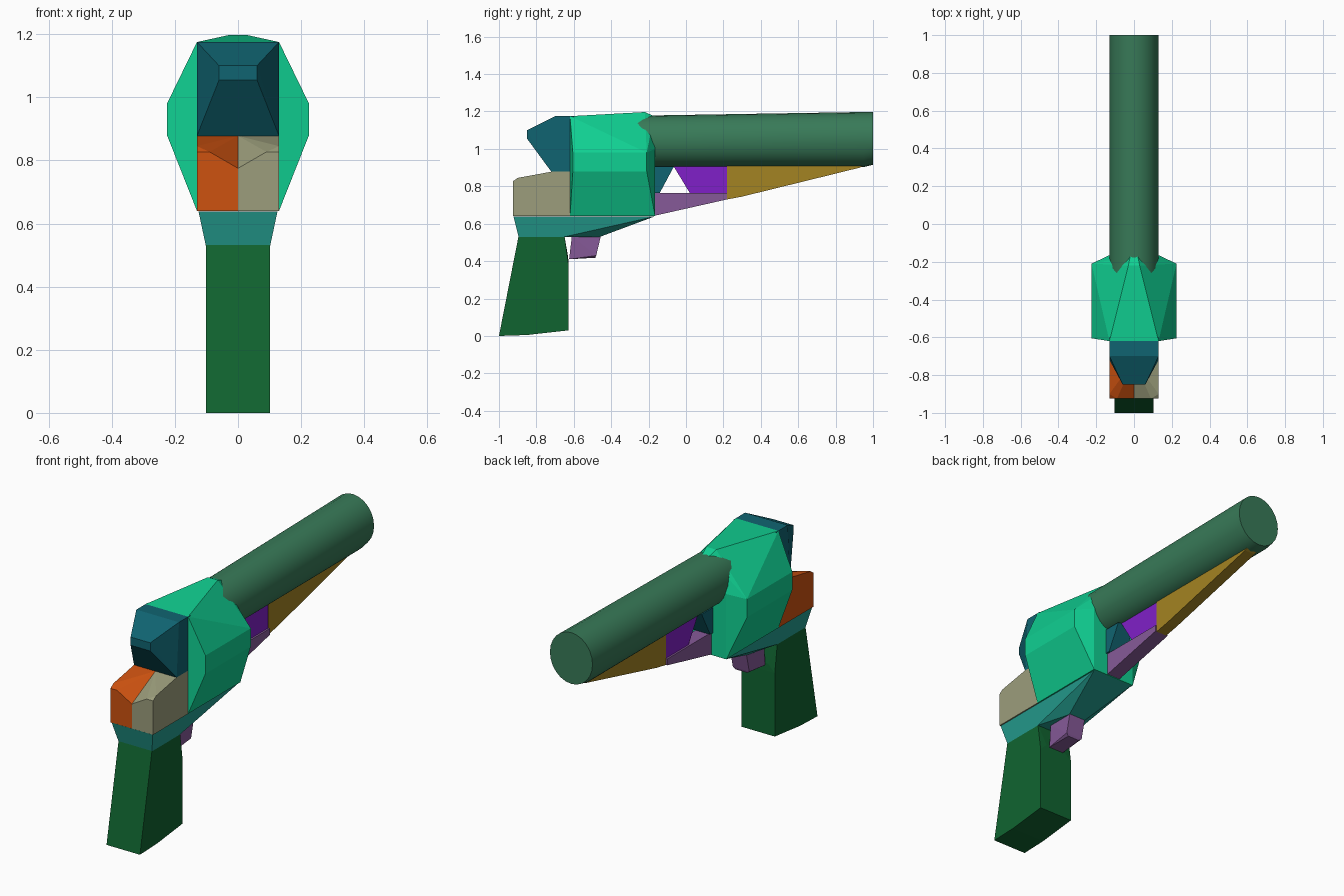
import bpy, bmesh, math

old = bpy.data.objects.get("Cube")
if old:
    bpy.data.objects.remove(old, do_unlink=True)


def material(name, rgb):
    lin = [(c / 255 / 12.92) if c < 11 else ((c / 255 + 0.055) / 1.055) ** 2.4 for c in rgb]
    m = bpy.data.materials.new(name)
    m.use_nodes = True
    m.diffuse_color = (*lin, 1)
    m.node_tree.nodes["Principled BSDF"].inputs["Base Color"].default_value = (*lin, 1)
    return m


barrel_green = material("barrel green", (56, 122, 88))
mint = material("mint", (16, 208, 146))
deep_teal = material("deep teal", (16, 100, 113))
orange = material("orange", (205, 82, 16))
khaki = material("khaki", (156, 158, 124))
teal = material("teal", (36, 158, 144))
grip_green = material("grip green", (16, 100, 48))
mauve = material("mauve", (134, 90, 152))
violet = material("violet", (128, 32, 200))
gold = material("gold", (164, 132, 34))


def both(points):
    """Mirror points across the centre plane."""
    return [(s * x, y, z) for x, y, z in points for s in (1, -1)]


def hull(name, points, mat):
    """Solid convex block around the given corners."""
    bm = bmesh.new()
    for p in points:
        bm.verts.new(p)
    res = bmesh.ops.convex_hull(bm, input=bm.verts[:])
    loose = [g for g in set(res["geom_interior"] + res["geom_unused"])
             if isinstance(g, bmesh.types.BMVert)]
    bmesh.ops.delete(bm, geom=loose, context="VERTS")
    bmesh.ops.dissolve_limit(bm, angle_limit=0.02, verts=bm.verts[:], edges=bm.edges[:])
    bmesh.ops.recalc_face_normals(bm, faces=bm.faces[:])
    me = bpy.data.meshes.new(name)
    bm.to_mesh(me)
    bm.free()
    me.materials.append(mat)
    ob = bpy.data.objects.new(name, me)
    bpy.context.collection.objects.link(ob)
    return ob


def slab(name, half_width, profile, mat):
    """Side profile (y, z) given a thickness across x."""
    return hull(name, both([(half_width, y, z) for y, z in profile]), mat)


# Barrel: two oval rings, slightly rising to the muzzle
rings = []
for y, low, high in ((-0.3, 0.903, 1.177), (0.95, 0.903, 1.198), (1.0, 0.915, 1.198)):
    for i in range(24):
        a = math.tau * i / 24
        rings.append((0.13 * math.cos(a), y, (low + high) / 2 + (high - low) / 2 * math.sin(a)))
barrel = hull("barrel", rings, barrel_green)
bpy.context.view_layer.objects.active = barrel
barrel.select_set(True)
bpy.ops.object.shade_smooth_by_angle(angle=math.radians(35))
barrel.select_set(False)

# Main drum body
hull("body", both([
    (0.13, -0.62, 1.175), (0.13, -0.62, 0.64),
    (0.225, -0.605, 0.98), (0.225, -0.605, 0.88),
    (0.225, -0.21, 0.98), (0.225, -0.21, 0.88),
    (0.03, -0.22, 1.197), (0.02, -0.17, 1.175),
    (0.13, -0.165, 1.0), (0.13, -0.165, 0.64)]), mint)

# Hammer behind the body, and the strut ahead of it
hull("hammer", both([
    (0.13, -0.6, 1.175), (0.13, -0.7, 1.175),
    (0.06, -0.85, 1.1), (0.06, -0.85, 1.055),
    (0.13, -0.72, 0.878), (0.13, -0.6, 0.878)]), deep_teal)
slab("front_strut", 0.05, [(-0.2, 0.905), (-0.065, 0.905), (-0.14, 0.765), (-0.2, 0.765)], deep_teal)

# Two-colour rear block, one half per side
for side, name, mat in ((-1, "rear_block_right", orange), (1, "rear_block_left", khaki)):
    hull(name, [(side * x, y, z) for x, y, z in (
        (0, -0.61, 0.64), (0.13, -0.61, 0.64), (0, -0.925, 0.64), (0.13, -0.925, 0.64),
        (0, -0.925, 0.775), (0.09, -0.925, 0.827), (0.13, -0.925, 0.827),
        (0.13, -0.9, 0.845), (0, -0.72, 0.878), (0.13, -0.72, 0.878),
        (0, -0.61, 0.878), (0.13, -0.61, 0.878))], mat)

# Lower frame tapering to the front
hull("lower_frame", both([
    (0.125, -0.922, 0.638), (0.125, -0.17, 0.638),
    (0.102, -0.895, 0.53), (0.102, -0.65, 0.53), (0.05, -0.46, 0.53)]), teal)

# Grip
hull("grip", both([
    (0.102, -0.895, 0.535), (0.102, -0.65, 0.535), (0.06, -0.63, 0.42),
    (0.102, -0.628, 0.38), (0.102, -0.628, 0.03),
    (0.102, -0.85, 0.005), (0.102, -1.0, 0.0)]), grip_green)

# Trigger
hull("trigger", both([
    (0.05, -0.61, 0.535), (0.05, -0.455, 0.535),
    (0.05, -0.48, 0.43), (0.035, -0.485, 0.418), (0.045, -0.625, 0.41)]), mauve)

# Under-barrel pieces
slab("lower_rail", 0.04, [(-0.18, 0.765), (0.22, 0.765), (0.22, 0.73), (-0.18, 0.64)], mauve)
slab("rail_web", 0.03, [(-0.065, 0.905), (0.22, 0.905), (0.22, 0.765), (0.02, 0.765)], violet)
slab("barrel_brace", 0.032, [(0.22, 0.91), (0.95, 0.91), (0.93, 0.9), (0.3, 0.745), (0.22, 0.73)], gold)
